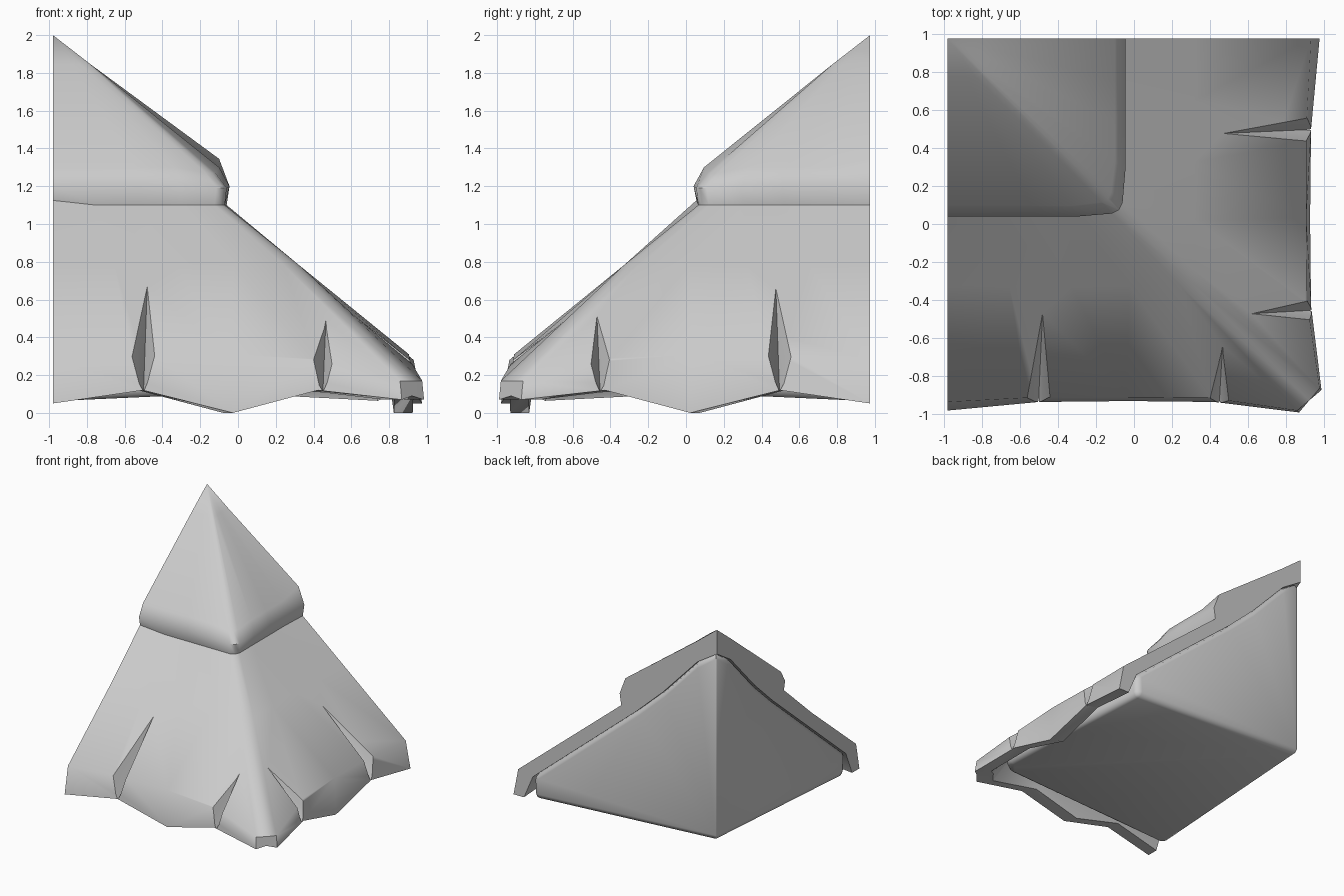
import bpy, bmesh
from mathutils import Vector

if "Cube" in bpy.data.objects:
    bpy.data.objects.remove(bpy.data.objects["Cube"])

X0, Y0 = -0.98, 0.975   # apex corner of the roof quarter


def finish(bm, name):
    bmesh.ops.remove_doubles(bm, verts=bm.verts, dist=0.0005)
    bmesh.ops.recalc_face_normals(bm, faces=bm.faces)
    me = bpy.data.meshes.new(name)
    bm.to_mesh(me)
    bm.free()
    ob = bpy.data.objects.new(name, me)
    bpy.context.collection.objects.link(ob)
    return ob


def smooth(ob, angle):
    bpy.ops.object.select_all(action='DESELECT')
    ob.select_set(True)
    bpy.context.view_layer.objects.active = ob
    bpy.ops.object.shade_smooth_by_angle(angle=angle)


# columns along one arm: fraction, eave height, eave distance, wall-top distance, wall-top height
ARM = [(0, 0.05, 1.955, 1.91, 0.28), (0.25, 0.12, 1.91, 1.885, 0.30),
       (0.5, 0.0, 1.905, 1.885, 0.31), (0.735, 0.12, 1.91, 1.89, 0.28),
       (0.94, 0.07, 1.965, 1.955, 0.17)]
COLS = [(t, 1, *e) for t, *e in ARM] + [(0.98, 0.98, 0.09, 1.94, 1.94, 0.17)] + \
       [(1, t, *e) for t, *e in reversed(ARM)]

# closed section from apex over the lip, then the eave, then back underneath
TOP = [(0, 2.0), (0.2, 1.845), (0.88, 1.3), (0.935, 1.2), (0.91, 1.1), (1.3, 0.785)]
SLOPE = [(0, 1.79), (0.19, 1.67), (0.52, 1.32), (0.77, 1.09)]
UNDER = [(1.77, 0.25)] + SLOPE[::-1]


def column(col):
    a, b, ez, ed, wd, wz = col
    pts = [list(p) for p in TOP]
    if min(a, b) > 0.9:              # softened hip corner of the upper tier
        pts[2] = [0.86, 1.27]
        pts[3] = [0.92, 1.19]
    elif b == 0:                     # raised lip end at the back
        pts[2] = [0.88, 1.345]
        pts[4] = [0.92, 1.1]
    elif a == 0:
        pts[4] = [0.92, 1.125]
    pts += [(wd, wz), (ed, ez), (ed - 0.1, ez)] + UNDER
    return [Vector((X0 + d * a, Y0 - d * b, z)) for d, z in pts]


# thatched roof shell, swept round the corner
bm = bmesh.new()
rings = [[bm.verts.new(p) for p in column(c)] for c in COLS]
for r0, r1 in zip(rings, rings[1:]):
    for i in range(len(r0) - 1):
        bm.faces.new((r0[i], r0[i + 1], r1[i + 1], r1[i]))
bm.faces.new(rings[0])
bm.faces.new(rings[-1])
roof = finish(bm, "roof_thatch")


# V-shaped splits in the eave, mirrored across the hip diagonal
def split_cutter(u, top, w, wing_z, name, flip):
    d_top = 0.91 + (1.1 - top) / 0.8
    pts = [(u + 0.02, d_top, top), (u - w, 2.02, wing_z), (u + w, 2.02, wing_z + 0.05),
           (u, 2.02, 0.09), (u, 1.88, 0.12), (u + 0.01, 1.82, 0.27)]
    b = bmesh.new()
    for a, d, z in pts:
        a, d = (d, a) if flip else (a, d)
        b.verts.new((X0 + a, Y0 - d, z))
    bmesh.ops.convex_hull(b, input=b.verts)
    ob = finish(b, name)
    ob.hide_render = True
    return ob


for u, top, w, wing_z in ((0.48, 0.68, 0.125, 0.31), (1.43, 0.6, 0.1, 0.25)):
    for flip in (False, True):
        cutter = split_cutter(u, top, w, wing_z, "split_cutter", flip)
        m = roof.modifiers.new("split", 'BOOLEAN')
        m.operation = 'DIFFERENCE'
        m.solver = 'EXACT'
        m.object = cutter
        bpy.context.view_layer.objects.active = roof
        bpy.ops.object.modifier_apply(modifier=m.name)
        bpy.data.objects.remove(cutter)
smooth(roof, 0.87)

# solid core filling the underside, with closed back, left and bottom
bm = bmesh.new()
INSET = 0.02
rows = []
for a, b in ((0, 1), (0.5, 1), (0.95, 1), (0.975, 0.975), (1, 0.95), (1, 0.5), (1, 0)):
    foot_z = 0.06 + 0.08 * min(a, b)
    pts = SLOPE + [(1.77, 0.25), (1.76, foot_z)]
    rows.append([bm.verts.new((X0 + max(d * a, INSET if d == 0 else 0),
                               Y0 - max(d * b, INSET if d == 0 else 0), z)) for d, z in pts])
for r0, r1 in zip(rows, rows[1:]):
    for i in range(len(r0) - 1):
        bm.faces.new((r0[i], r0[i + 1], r1[i + 1], r1[i]))
foot = bm.verts.new((X0 + INSET, Y0 - INSET, 0.15))
for r in (rows[0], rows[-1]):
    for p, q in zip(r[1:], r[2:]):
        bm.faces.new((p, q, foot))
    bm.faces.new((r[0], r[1], foot))
for r0, r1 in zip(rows, rows[1:]):
    bm.faces.new((r0[-1], r1[-1], foot))
core = finish(bm, "roof_core")
bev = core.modifiers.new("soft_edges", 'BEVEL')
bev.width = 0.045
bev.segments = 2
bev.angle_limit = 0.7
bpy.context.view_layer.objects.active = core
bpy.ops.object.modifier_apply(modifier=bev.name)
smooth(core, 0.9)
